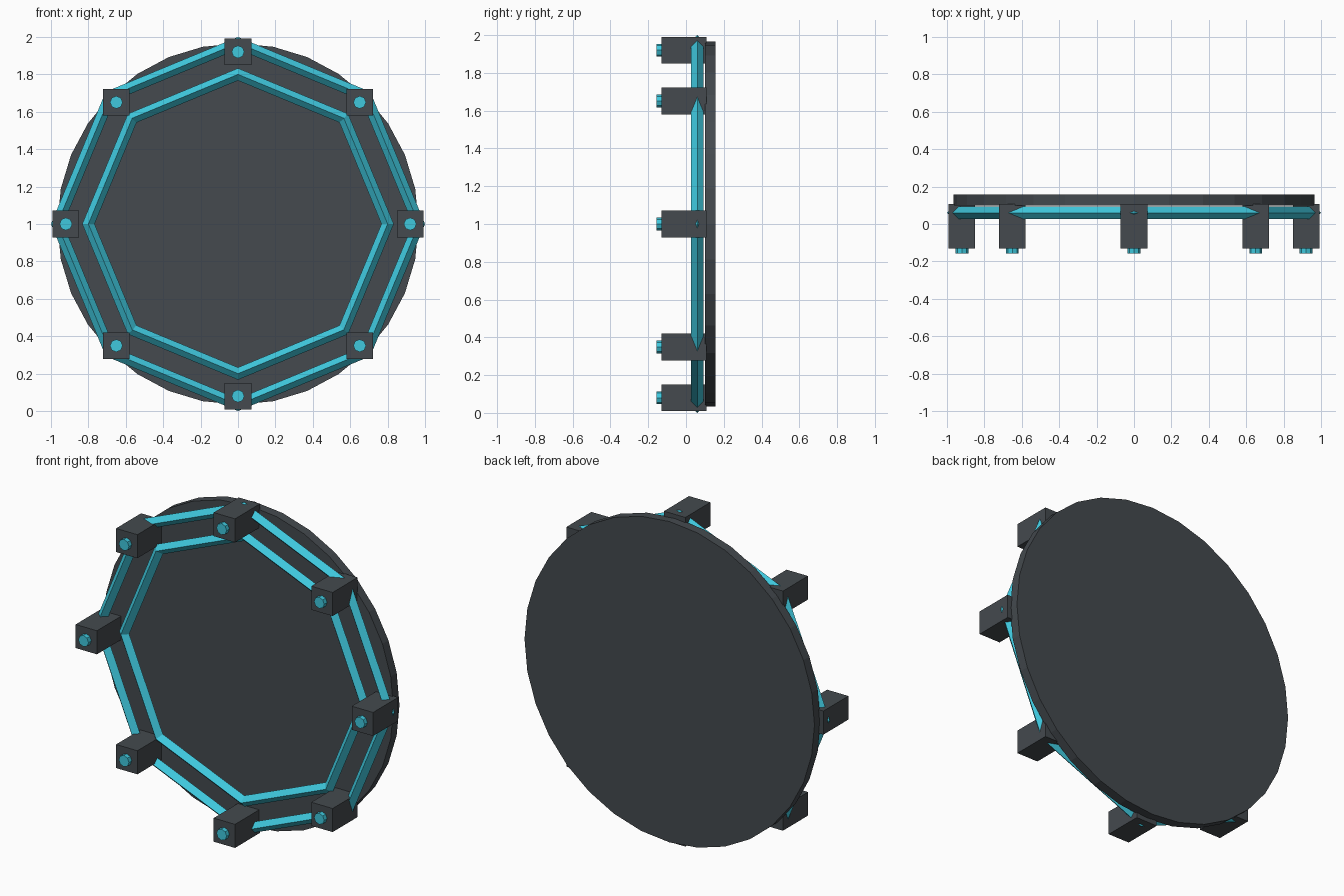
import bpy, bmesh, math
from mathutils import Matrix, Vector

if "Cube" in bpy.data.objects:
    bpy.data.objects.remove(bpy.data.objects["Cube"])


def material(name, rgb):
    m = bpy.data.materials.new(name)
    m.diffuse_color = (*rgb, 1.0)
    m.use_nodes = True
    m.node_tree.nodes["Principled BSDF"].inputs["Base Color"].default_value = m.diffuse_color
    return m


DARK = material("dark grey", (0.058, 0.068, 0.077))
CYAN = material("cyan", (0.05, 0.58, 0.73))
CENTRE_Z = 1.0


def finish(name, bm, mat):
    bmesh.ops.recalc_face_normals(bm, faces=bm.faces)
    me = bpy.data.meshes.new(name)
    bm.to_mesh(me)
    bm.free()
    me.materials.append(mat)
    ob = bpy.data.objects.new(name, me)
    bpy.context.collection.objects.link(ob)
    return ob


def cylinder(name, x, z, radius, y0, y1, sides, mat):
    """Cylinder whose axis runs along y."""
    bm = bmesh.new()
    bmesh.ops.create_cone(bm, cap_ends=True, segments=sides, radius1=radius,
                          radius2=radius, depth=y1 - y0)
    bm.transform(Matrix.Translation((x, (y0 + y1) / 2, z))
                 @ Matrix.Rotation(math.pi / 2, 4, 'X'))
    return finish(name, bm, mat)


def ring(name, major, minor, y, sides, mat):
    """Octagonal ring with a diamond cross-section."""
    bm = bmesh.new()
    loops = []
    for i in range(sides):
        a = 2 * math.pi * i / sides
        loop = []
        for j in range(4):
            b = math.pi / 2 * j
            r = major + minor * math.cos(b)
            loop.append(bm.verts.new((r * math.cos(a), y + minor * math.sin(b),
                                      CENTRE_Z + r * math.sin(a))))
        loops.append(loop)
    for i in range(sides):
        p, q = loops[i], loops[(i + 1) % sides]
        for j in range(4):
            k = (j + 1) % 4
            bm.faces.new((p[j], p[k], q[k], q[j]))
    return finish(name, bm, mat)


def block(name, x, z, half, y0, y1, mat):
    bm = bmesh.new()
    bmesh.ops.create_cube(bm, size=1.0)
    bm.transform(Matrix.Translation((x, (y0 + y1) / 2, z))
                 @ Matrix.Diagonal((2 * half, y1 - y0, 2 * half, 1)))
    return finish(name, bm, mat)


# Back plate
cylinder("back_disc", 0, CENTRE_Z, 0.966, 0.10, 0.157, 32, DARK)

# Two glowing rings
ring("outer_ring", 0.967, 0.033, 0.06, 8, CYAN)
ring("inner_ring", 0.80, 0.033, 0.06, 8, CYAN)

# Eight blocks around the rim, each with a stud in front
for i in range(8):
    a = math.pi / 4 * i
    x, z = 0.92 * math.cos(a), CENTRE_Z + 0.92 * math.sin(a)
    block(f"rim_block_{i + 1}", x, z, 0.071, -0.13, 0.108, DARK)
    cylinder(f"block_stud_{i + 1}", x, z, 0.034, -0.157, -0.12, 8, CYAN)
